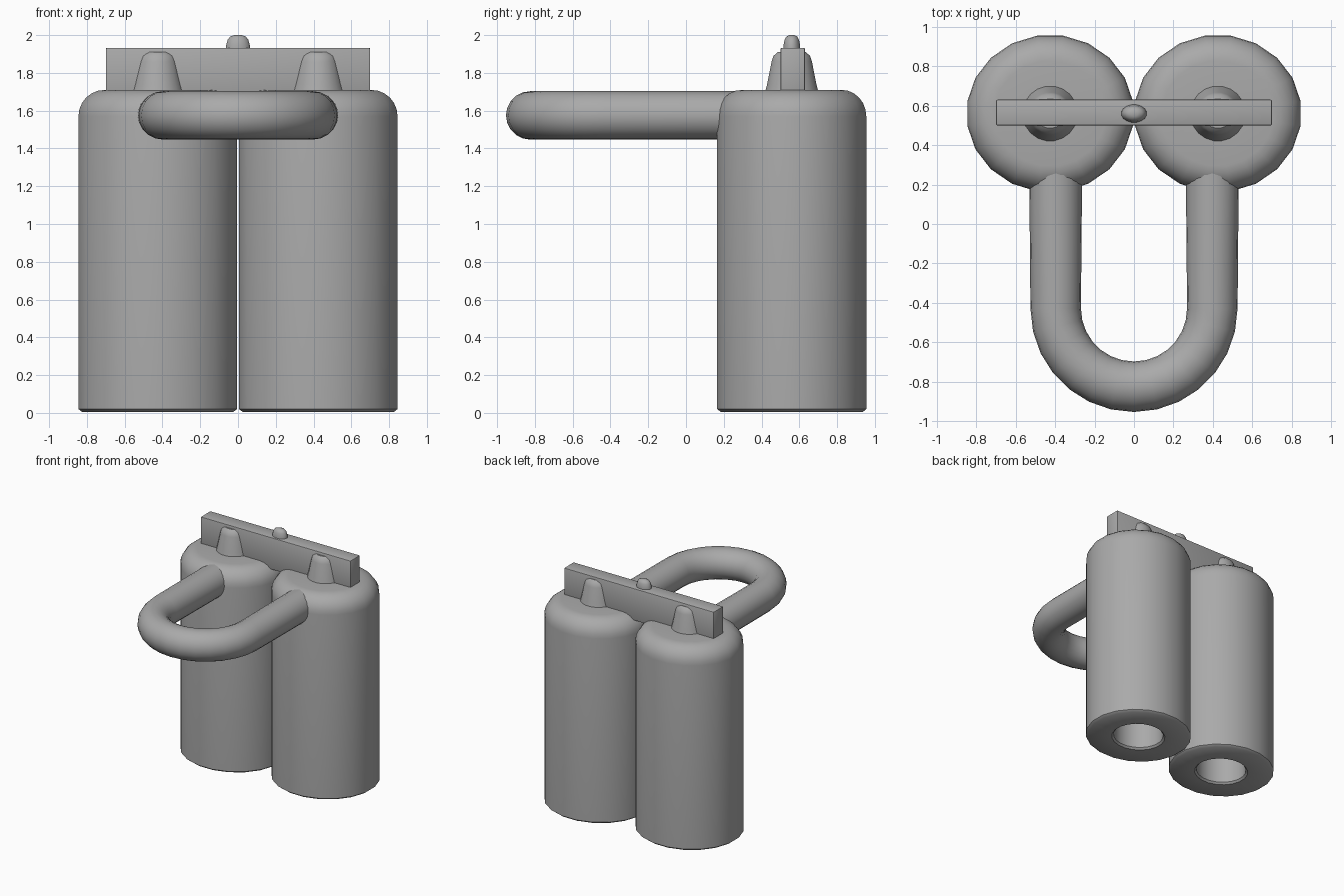
import bpy, bmesh, math
from mathutils import Vector

cube = bpy.data.objects.get("Cube")
if cube:
    bpy.data.objects.remove(cube, do_unlink=True)

grey = bpy.data.materials.new("plain grey")
grey.use_nodes = True
COLOUR = (0.4, 0.4, 0.4, 1)
grey.diffuse_color = COLOUR
grey.node_tree.nodes["Principled BSDF"].inputs["Base Color"].default_value = COLOUR

CENTRE_Y = 0.56
TANK_X = 0.425


def finish(name, bm, location=(0, 0, 0), angle=40):
    bmesh.ops.recalc_face_normals(bm, faces=bm.faces)
    mesh = bpy.data.meshes.new(name)
    bm.to_mesh(mesh)
    bm.free()
    mesh.materials.append(grey)
    obj = bpy.data.objects.new(name, mesh)
    obj.location = location
    bpy.context.collection.objects.link(obj)
    bpy.ops.object.select_all(action="DESELECT")
    obj.select_set(True)
    bpy.context.view_layer.objects.active = obj
    bpy.ops.object.shade_smooth_by_angle(angle=math.radians(angle))
    return obj


def skin(rings, cap_ends=True):
    """Join rings of points into a closed tube."""
    bm = bmesh.new()
    loops = [[bm.verts.new(p) for p in ring] for ring in rings]
    n = len(loops[0])
    for a, b in zip(loops, loops[1:]):
        for i in range(n):
            j = (i + 1) % n
            bm.faces.new((a[i], a[j], b[j], b[i]))
    if cap_ends:
        bm.faces.new(loops[0])
        bm.faces.new(loops[-1])
    return bm


def lathe(name, profile, location, sides, scale_y=1.0):
    """Turn (radius, height) pairs around z."""
    rings = []
    for r, z in profile:
        turns = [math.tau * (i + 0.5) / sides for i in range(sides)]
        rings.append([(r * math.cos(t), r * scale_y * math.sin(t), z) for t in turns])
    return finish(name, skin(rings), location)


# Tank profile: recess in the base, straight wall, rounded shoulder, flat top
R, TOP, SHOULDER = 0.425, 1.71, 0.14
tank = [(0.2, 0.6), (0.2, 0.02), (0.215, 0.005), (R - 0.02, 0.005), (R, 0.02)]
for k in range(7):
    a = math.pi / 2 * k / 6
    tank.append((R - SHOULDER + SHOULDER * math.cos(a), TOP - SHOULDER + SHOULDER * math.sin(a)))
tank.append((0.1, TOP))

# Tapered neck with a rounded top
neck = [(0.145, 1.69), (0.132, 1.74), (0.108, 1.86), (0.098, 1.89), (0.075, 1.91)]

for side, x in (("left", TANK_X), ("right", -TANK_X)):
    lathe(side + "_tank", tank, (x, CENTRE_Y, 0), 20, 0.94)
    lathe(side + "_neck", neck, (x, CENTRE_Y, 0), 20)

# Cross bar on top of the tanks
bm = bmesh.new()
bmesh.ops.create_cube(bm, size=1)
bmesh.ops.scale(bm, vec=(1.4, 0.13, 0.27), verts=bm.verts)
bmesh.ops.bevel(bm, geom=bm.edges[:], offset=0.008, segments=2, affect="EDGES", profile=0.5)
finish("cross_bar", bm, (0, CENTRE_Y + 0.005, 1.798))

# Small domed knob at the middle of the bar
knob = [(0.066, 1.92), (0.064, 1.945), (0.056, 1.975), (0.042, 1.992), (0.02, 2.0)]
lathe("knob", knob, (0, CENTRE_Y, 0), 16, 0.7)

# U-shaped handle: two straight arms joined by a half turn
ARM_X, BEND_Y, HANDLE_Z, TUBE = 0.397, -0.428, 1.575, 0.128
STEPS, SIDES = 14, 20
stations = [(Vector((-ARM_X, 0.4, 0)), math.pi, 1.06),
            (Vector((-ARM_X, 0.15, 0)), math.pi, 1.04)]
for k in range(STEPS + 1):
    a = math.pi + math.pi * k / STEPS
    centre = Vector((ARM_X * math.cos(a), BEND_Y + ARM_X * math.sin(a), 0))
    stations.append((centre, a, 1.0))
stations += [(Vector((ARM_X, 0.15, 0)), math.tau, 1.04),
             (Vector((ARM_X, 0.4, 0)), math.tau, 1.06)]
rings = []
for centre, a, width in stations:
    out = Vector((math.cos(a), math.sin(a), 0)) * TUBE * width
    up = Vector((0, 0, TUBE))
    turns = [math.tau * i / SIDES for i in range(SIDES)]
    rings.append([centre + out * math.cos(t) + up * math.sin(t) for t in turns])
finish("handle", skin(rings), (0, 0, HANDLE_Z))
